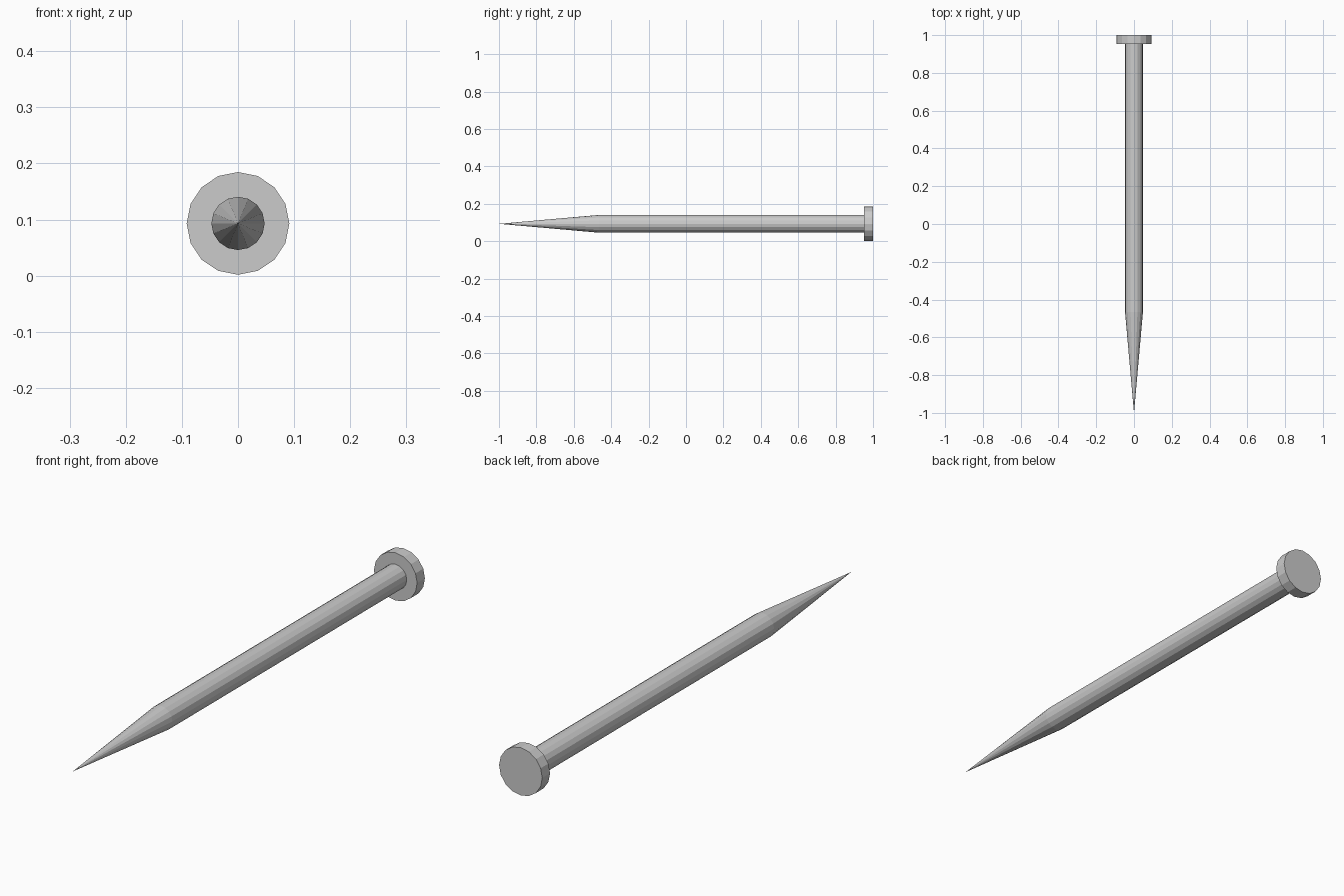
import bpy, bmesh
from math import cos, sin, tau

if "Cube" in bpy.data.objects:
    bpy.data.objects.remove(bpy.data.objects["Cube"])

SIDES = 16
AXIS_Z = 0.093


def lathe(name, profile):
    """Closed solid turned about the y direction from (y, radius) points."""
    bm = bmesh.new()
    rings = []
    for y, r in profile:
        if r == 0:
            rings.append([bm.verts.new((0, y, 0))])
        else:
            rings.append([bm.verts.new((r * cos(tau * i / SIDES), y, r * sin(tau * i / SIDES)))
                          for i in range(SIDES)])
    for a, b in zip(rings, rings[1:]):
        for i in range(SIDES):
            j = (i + 1) % SIDES
            if len(a) == 1:
                bm.faces.new((a[0], b[i], b[j]))
            else:
                bm.faces.new((a[i], a[j], b[j], b[i]))
    # flat end caps
    for ring in (rings[0], rings[-1]):
        if len(ring) > 1:
            bm.faces.new(ring)
    bmesh.ops.recalc_face_normals(bm, faces=bm.faces)
    mesh = bpy.data.meshes.new(name)
    bm.to_mesh(mesh)
    bm.free()
    obj = bpy.data.objects.new(name, mesh)
    obj.location.z = AXIS_Z
    bpy.context.collection.objects.link(obj)
    return obj


# Straight shaft with a long sharpened point
lathe("shaft", [(-1.0, 0), (-0.465, 0.0475), (0.953, 0.0475)])

# Flat disc head
lathe("head", [(0.953, 0.0915), (1.0, 0.0915)])
